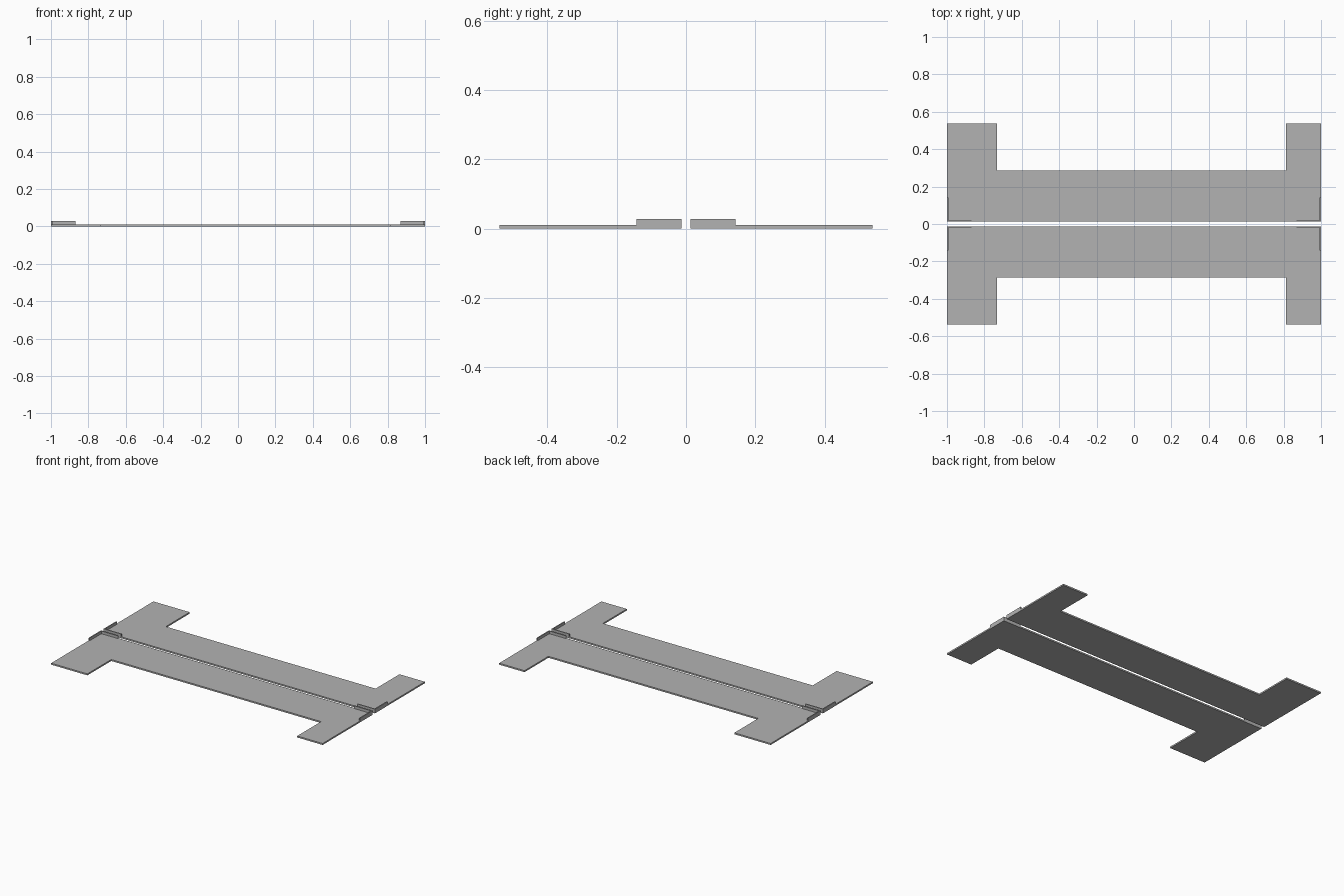
import bpy
import bmesh

cube = bpy.data.objects.get("Cube")
if cube:
    bpy.data.objects.remove(cube, do_unlink=True)

grey = bpy.data.materials.new("plain grey")
grey.use_nodes = True
colour = (0.45, 0.45, 0.45, 1)
grey.diffuse_color = colour
grey.node_tree.nodes["Principled BSDF"].inputs["Base Color"].default_value = colour

GAP, EDGE, REACH = 0.013, 0.287, 0.538
SLAB, LIP_TOP, LIP_THICK, LIP_LONG = 0.01, 0.028, 0.007, 0.13


def prism(name, outline, z0, z1):
    """Extrude a flat outline upwards into a solid."""
    bm = bmesh.new()
    face = bm.faces.new([bm.verts.new((x, y, z0)) for x, y in outline])
    top = bmesh.ops.extrude_face_region(bm, geom=[face])["geom"]
    verts = [v for v in top if isinstance(v, bmesh.types.BMVert)]
    bmesh.ops.translate(bm, verts=verts, vec=(0, 0, z1 - z0))
    bmesh.ops.recalc_face_normals(bm, faces=bm.faces)
    mesh = bpy.data.meshes.new(name)
    bm.to_mesh(mesh)
    bm.free()
    mesh.materials.append(grey)
    obj = bpy.data.objects.new(name, mesh)
    bpy.context.collection.objects.link(obj)


for side, s in (("front", -1), ("back", 1)):
    # U-shaped slab with a wide leg on the right and a narrow one on the left
    slab = [(-1, GAP), (1, GAP), (1, REACH), (0.813, REACH), (0.813, EDGE),
            (-0.733, EDGE), (-0.733, REACH), (-1, REACH)]
    prism(side + "_slab", [(x, s * y) for x, y in slab], 0, SLAB)

    # L-shaped raised lip at each inner corner
    for end, e in (("right", -1), ("left", 1)):
        inner, far = 1 - LIP_THICK, GAP + LIP_LONG
        lip = [(1, GAP), (1, far), (inner, far), (inner, GAP + LIP_THICK),
               (1 - LIP_LONG, GAP + LIP_THICK), (1 - LIP_LONG, GAP)]
        prism(f"{side}_{end}_lip", [(e * x, s * y) for x, y in lip], SLAB, LIP_TOP)
